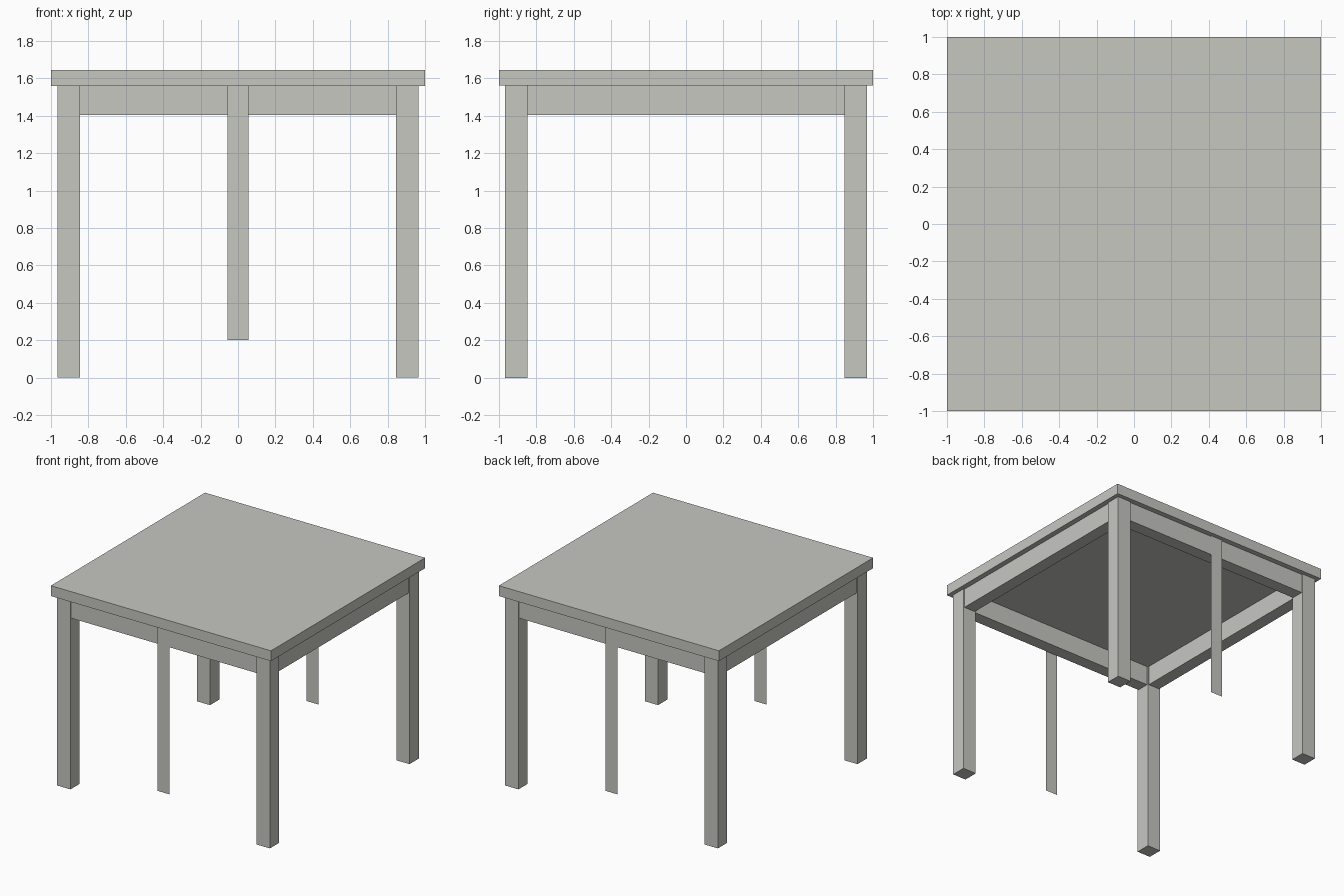
import bpy

if "Cube" in bpy.data.objects:
    bpy.data.objects.remove(bpy.data.objects["Cube"])

# One flat colour
grey = bpy.data.materials.new("warm grey")
grey.diffuse_color = (0.57, 0.57, 0.535, 1.0)
grey.use_nodes = True
grey.node_tree.nodes["Principled BSDF"].inputs["Base Color"].default_value = grey.diffuse_color


def mesh_object(name, verts, faces):
    mesh = bpy.data.meshes.new(name)
    mesh.from_pydata(verts, [], faces)
    mesh.materials.append(grey)
    obj = bpy.data.objects.new(name, mesh)
    bpy.context.collection.objects.link(obj)
    return obj


def box(name, x, y, z):
    """Box from (min, max) ranges on each axis."""
    verts = [(a, b, c) for a in sorted(x) for b in sorted(y) for c in sorted(z)]
    faces = [(0, 1, 3, 2), (4, 6, 7, 5), (0, 4, 5, 1),
             (2, 3, 7, 6), (0, 2, 6, 4), (1, 5, 7, 3)]
    return mesh_object(name, verts, faces)


TOP, UNDER, APRON = 1.645, 1.56, 1.403
LEG_IN, LEG_OUT = 0.846, 0.966

# Table top
box("table_top", (-1, 1), (-1, 1), (UNDER, TOP))

# Corner legs
for sx, side in ((-1, "left"), (1, "right")):
    for sy, end in ((-1, "front"), (1, "back")):
        box(f"{end}_{side}_leg", (sx * LEG_IN, sx * LEG_OUT),
            (sy * LEG_IN, sy * LEG_OUT), (0, UNDER))

# Apron rails, set just inside the leg faces
for s, end, side in ((-1, "front", "left"), (1, "back", "right")):
    rail = (s * 0.855, s * 0.957)
    box(f"{end}_apron", (-LEG_IN, LEG_IN), rail, (APRON, UNDER))
    box(f"{side}_apron", rail, (-LEG_IN, LEG_IN), (APRON, UNDER))

# Thin hanging strips in the middle of front and back
for s, end in ((-1, "front"), (1, "back")):
    w, y = 0.056 * -s, s * LEG_OUT
    mesh_object(f"{end}_strip",
                [(-w, y, 0.2), (w, y, 0.2), (w, y, UNDER), (-w, y, UNDER)],
                [(0, 1, 2, 3)])
